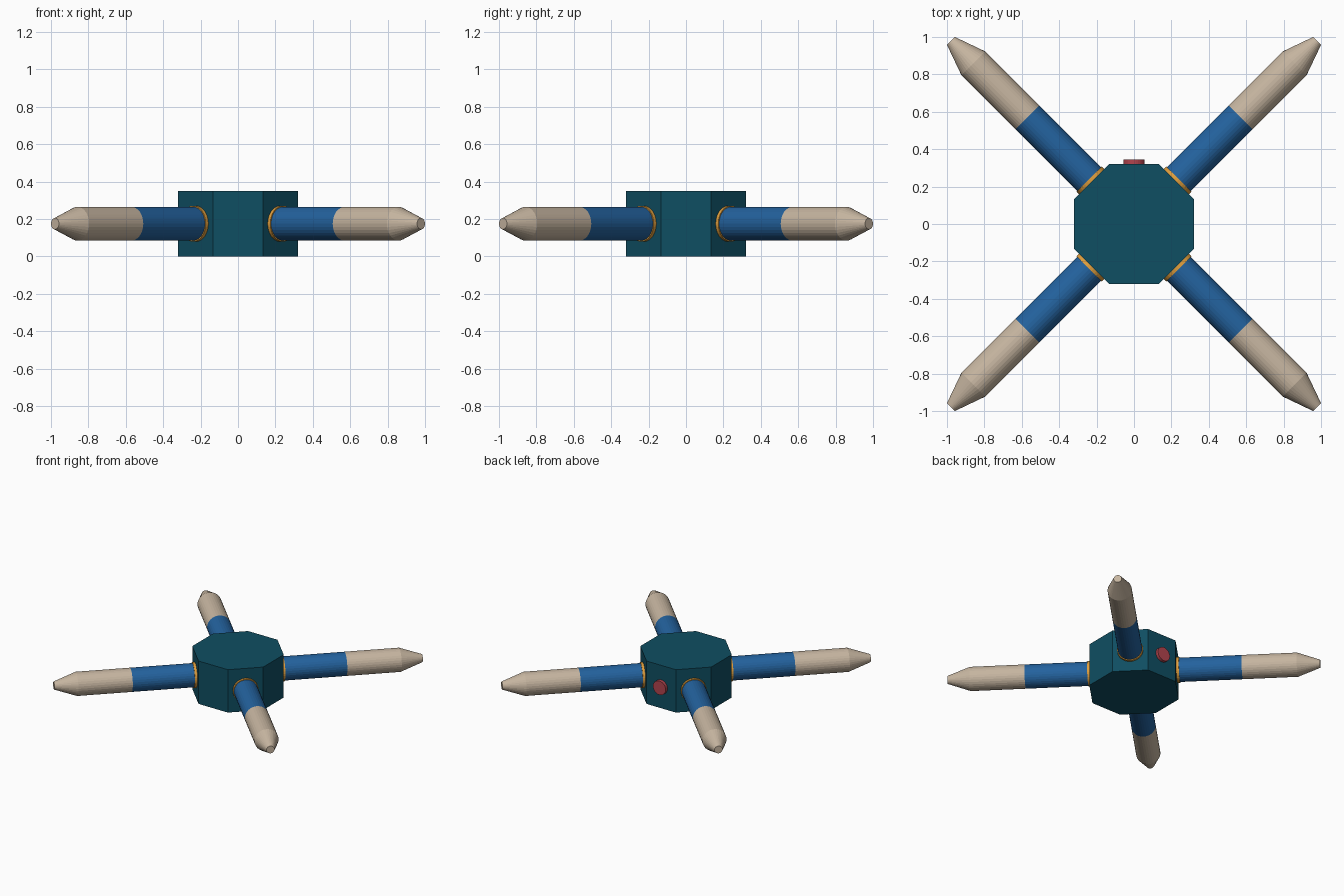
import bpy, bmesh, math
from mathutils import Matrix, Vector

if "Cube" in bpy.data.objects:
    bpy.data.objects.remove(bpy.data.objects["Cube"])


def material(name, rgb):
    lin = [(c / 255 / 12.92) if c / 255 <= 0.04045 else ((c / 255 + 0.055) / 1.055) ** 2.4 for c in rgb]
    m = bpy.data.materials.new(name)
    m.diffuse_color = (*lin, 1)
    m.use_nodes = True
    m.node_tree.nodes["Principled BSDF"].inputs["Base Color"].default_value = m.diffuse_color
    return m


TEAL = material("dark teal", (15, 78, 98))
BLUE = material("blue", (35, 98, 158))
TAN = material("tan", (198, 181, 160))
GOLD = material("gold", (224, 159, 62))
RED = material("muted red", (178, 68, 78))

MID_Z = 0.175
APOTHEM = 0.32


def lathe(name, profile, axis, origin, mat, sides=32, spin=0.0):
    """Closed solid turned round an axis; profile is (distance, radius) pairs."""
    bm = bmesh.new()
    rings = []
    for d, r in profile:
        rings.append([bm.verts.new((r * math.cos(2 * math.pi * i / sides + spin),
                                    r * math.sin(2 * math.pi * i / sides + spin), d))
                      for i in range(sides)])
    for a, b in zip(rings, rings[1:]):
        for i in range(sides):
            j = (i + 1) % sides
            bm.faces.new((a[i], a[j], b[j], b[i]))
    bm.faces.new(rings[0][::-1])
    bm.faces.new(rings[-1])
    turn = Vector(axis).to_track_quat('Z', 'Y').to_matrix().to_4x4()
    bm.transform(Matrix.Translation(origin) @ turn)
    bmesh.ops.recalc_face_normals(bm, faces=bm.faces[:])
    me = bpy.data.meshes.new(name)
    bm.to_mesh(me)
    bm.free()
    me.materials.append(mat)
    ob = bpy.data.objects.new(name, me)
    bpy.context.collection.objects.link(ob)
    return ob


# Octagonal hub
hub_r = APOTHEM / math.cos(math.pi / 8)
lathe("hub", [(0, hub_r), (0.35, hub_r)], (0, 0, 1), (0, 0, 0), TEAL, 8, math.pi / 8)

# Four diagonal arms: collar, inner sleeve and tapered tip
centre = (0, 0, MID_Z)
for label, sx, sy in (("front_left", -1, -1), ("front_right", 1, -1),
                      ("back_left", -1, 1), ("back_right", 1, 1)):
    axis = (sx, sy, 0)
    lathe(label + "_collar", [(0.31, 0.096), (0.34, 0.096)], axis, centre, GOLD)
    lathe(label + "_arm", [(0.31, 0.09), (0.806, 0.09)], axis, centre, BLUE)
    lathe(label + "_tip", [(0.806, 0.09), (1.215, 0.09), (1.384, 0.03)], axis, centre, TAN)

# Round button on the back face
lathe("back_button", [(0.31, 0.057), (0.345, 0.057)], (0, 1, 0), centre, RED)
